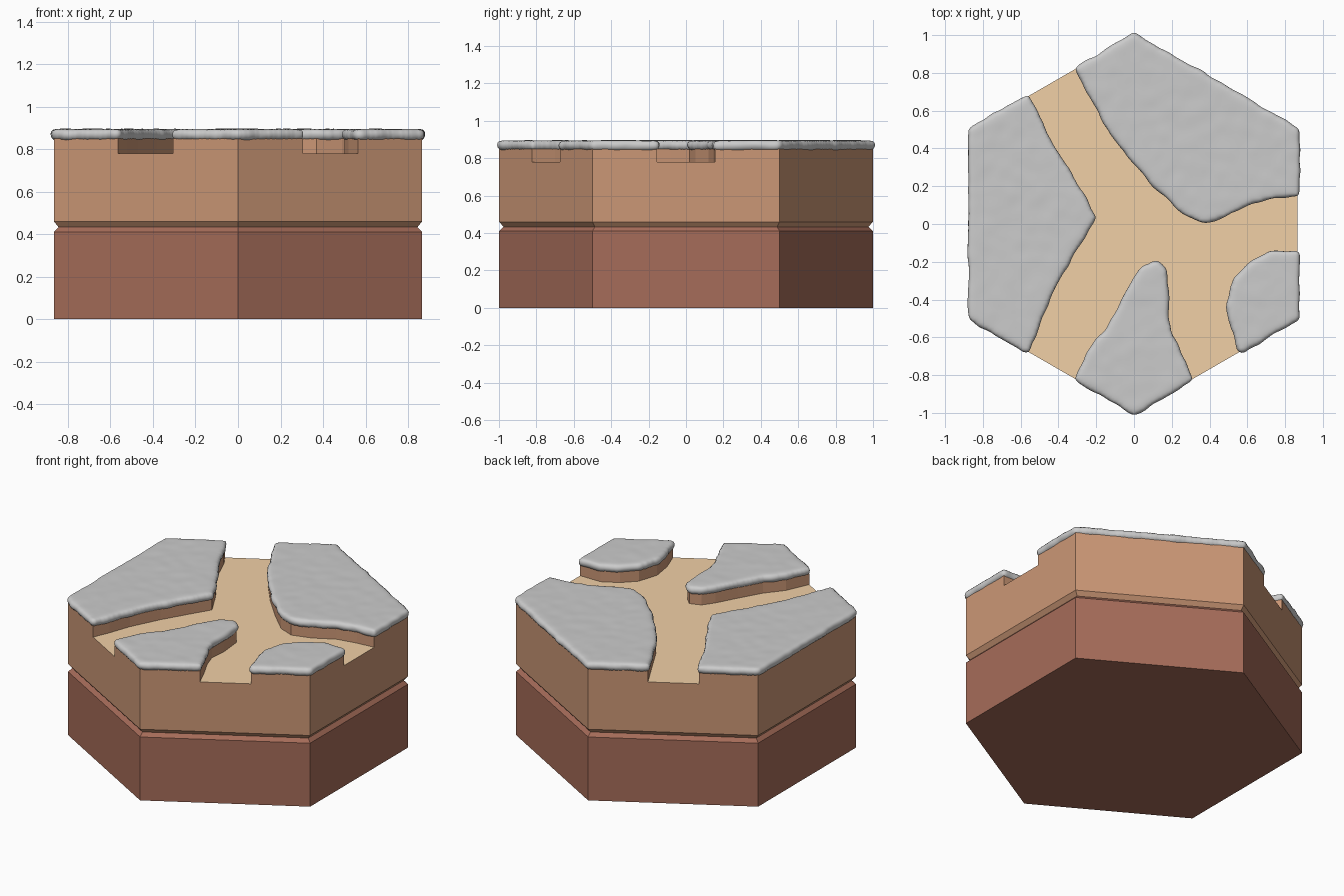
import bpy, bmesh, math
from mathutils import Vector, noise

if "Cube" in bpy.data.objects:
    bpy.data.objects.remove(bpy.data.objects["Cube"])

FLOOR, SOIL_TOP = 0.78, 0.85


def material(name, rgb):
    m = bpy.data.materials.new(name)
    m.diffuse_color = (*rgb, 1)
    m.use_nodes = True
    m.node_tree.nodes["Principled BSDF"].inputs["Base Color"].default_value = m.diffuse_color
    return m


def loft(name, rings, mats=(), cap_top=True):
    """Closed solid through equal-length rings of 3D points."""
    bm = bmesh.new()
    loops = [[bm.verts.new(p) for p in r] for r in rings]
    n = len(loops[0])
    for a, b in zip(loops, loops[1:]):
        for i in range(n):
            j = (i + 1) % n
            bm.faces.new((a[i], a[j], b[j], b[i]))
    bm.faces.new(loops[0])
    if cap_top:
        bm.faces.new(loops[-1])
    bmesh.ops.recalc_face_normals(bm, faces=bm.faces)
    me = bpy.data.meshes.new(name)
    bm.to_mesh(me)
    bm.free()
    for m in mats:
        me.materials.append(m)
    ob = bpy.data.objects.new(name, me)
    bpy.context.collection.objects.link(ob)
    return ob


def hexagon(r, z):
    return [(r * math.cos(math.radians(30 + 60 * k)),
             r * math.sin(math.radians(30 + 60 * k)), z) for k in range(6)]


def prism(name, outline, z0, z1):
    return loft(name, [[(x, y, z) for x, y in outline] for z in (z0, z1)])


def bake(ob):
    """Apply the modifier stack."""
    dg = bpy.context.evaluated_depsgraph_get()
    me = bpy.data.meshes.new_from_object(ob.evaluated_get(dg))
    ob.modifiers.clear()
    ob.data = me


brick = material("deep_soil", (0.38, 0.15, 0.10))
soil = material("soil", (0.60, 0.31, 0.18))
tan = material("path", (0.88, 0.63, 0.38))

# Banks: inner edge running along the path, then the hexagon corners behind it
banks = {
    "left": ([(-.565, -.674), (-.52, -.57), (-.47, -.43), (-.38, -.25), (-.28, -.08),
              (-.21, .035), (-.30, .20), (-.45, .43), (-.52, .60), (-.565, .674)],
             [(-.866, .5), (-.866, -.5)]),
    "back_right": ([(-.305, .824), (-.20, .63), (-.12, .48), (0, .33), (.15, .17),
                    (.27, .055), (.37, .015), (.49, .05), (.62, .12), (.75, .145),
                    (.866, .155)],
                   [(.866, .5), (0, 1)]),
    "right": ([(.866, -.155), (.72, -.155), (.62, -.21), (.54, -.29), (.50, -.42),
               (.52, -.55), (.565, -.674)],
              [(.866, -.5)]),
    "front": ([(.305, -.824), (.25, -.70), (.20, -.60), (.17, -.51), (.18, -.40),
               (.165, -.25), (.12, -.205), (.05, -.23), (0, -.30), (-.07, -.43),
               (-.15, -.57), (-.24, -.68), (-.305, -.824)],
              [(0, -1)]),
}

# Lower block with a chamfer up to the groove
loft("lower_block", [hexagon(1, 0), hexagon(1, .41), hexagon(.975, .433)], [brick],
     cap_top=False)

# Upper block with the forked path carved out of its top
upper = loft("upper_block", [hexagon(.975, .433), hexagon(1, .46), hexagon(1, SOIL_TOP)],
             [soil, tan])
path = []
for edge, _ in banks.values():
    ends = [tuple(c * 1.08 for c in edge[i]) for i in (0, -1)]
    path += [ends[0]] + edge + [ends[1]]
cutter = prism("path_cutter", path, FLOOR, 1.0)
cutter.hide_render = True
cut = upper.modifiers.new("carve", 'BOOLEAN')
cut.operation, cut.solver, cut.object = 'DIFFERENCE', 'EXACT', cutter
bake(upper)
bpy.data.objects.remove(cutter)
for f in upper.data.polygons:
    on_floor = f.normal.z > .9 and abs(f.center.z - FLOOR) < .01
    f.material_index = 1 if on_floor else 0

# Soft stone-grey caps on every bank
for name, (edge, corners) in banks.items():
    cap = prism(name + "_cap", edge + corners, .841, .893)
    rm = cap.modifiers.new("remesh", 'REMESH')
    rm.mode, rm.voxel_size = 'VOXEL', .012
    sm = cap.modifiers.new("soften", 'SMOOTH')
    sm.factor, sm.iterations = .5, 8
    bake(cap)
    normals = [v.normal.copy() for v in cap.data.vertices]
    for v, nrm in zip(cap.data.vertices, normals):
        side = 1 - abs(nrm.z)
        bump = noise.noise(Vector(v.co) * 13)
        v.co += nrm * (.002 + .002 * bump + side * (.010 + .007 * bump))
    cap.data.shade_smooth()
